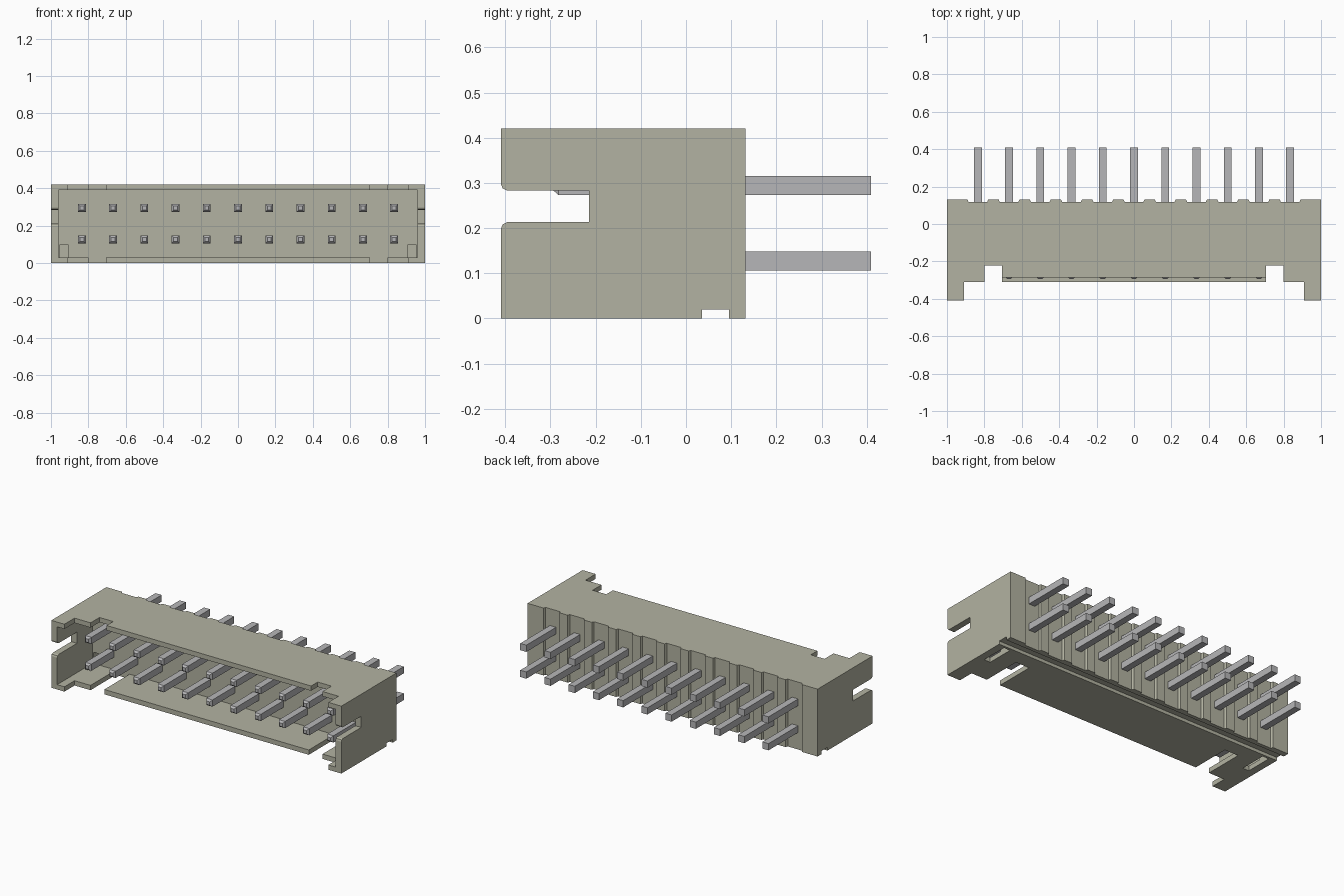
import bpy
import bmesh
from mathutils import Matrix, Vector

if "Cube" in bpy.data.objects:
    bpy.data.objects.remove(bpy.data.objects["Cube"], do_unlink=True)

PITCH = 0.167
COLUMNS = [(i - 5) * PITCH for i in range(11)]
ROWS = (0.127, 0.294)
BACK = 0.132


def material(name, rgb):
    mat = bpy.data.materials.new(name)
    mat.use_nodes = True
    colour = (*rgb, 1.0)
    mat.diffuse_color = colour
    mat.node_tree.nodes["Principled BSDF"].inputs["Base Color"].default_value = colour
    return mat


def make_object(name, bm, mat=None):
    bmesh.ops.recalc_face_normals(bm, faces=bm.faces)
    mesh = bpy.data.meshes.new(name)
    bm.to_mesh(mesh)
    bm.free()
    obj = bpy.data.objects.new(name, mesh)
    bpy.context.collection.objects.link(obj)
    if mat:
        mesh.materials.append(mat)
    return obj


def prism(name, points, axis, low, high, mat=None):
    """Extrude a 2D outline along x (outline in y, z) or z (outline in x, y)."""
    bm = bmesh.new()
    verts = [bm.verts.new((low, a, b) if axis == "x" else (a, b, low)) for a, b in points]
    face = bm.faces.new(verts)
    new = bmesh.ops.extrude_face_region(bm, geom=[face])["geom"]
    shift = Vector((high - low, 0, 0) if axis == "x" else (0, 0, high - low))
    bmesh.ops.translate(bm, vec=shift, verts=[v for v in new if isinstance(v, bmesh.types.BMVert)])
    return make_object(name, bm, mat)


def cut(target, cutter):
    cutter.hide_render = True
    mod = target.modifiers.new("cut", "BOOLEAN")
    mod.operation = "DIFFERENCE"
    mod.solver = "EXACT"
    mod.object = cutter
    bpy.context.view_layer.update()
    evaluated = target.evaluated_get(bpy.context.evaluated_depsgraph_get())
    mesh = bpy.data.meshes.new_from_object(evaluated)
    target.modifiers.clear()
    target.data = mesh
    bpy.data.objects.remove(cutter, do_unlink=True)


def cut_box(target, x, y, z):
    outline = [(x[0], y[0]), (x[1], y[0]), (x[1], y[1]), (x[0], y[1])]
    cut(target, prism("cutter", outline, "z", *z))


beige = material("beige plastic", (0.45, 0.45, 0.36))
grey = material("grey metal", (0.47, 0.47, 0.48))

# Housing outline, with a shallow channel behind every pin column
outline = [(-1, -0.41), (1, -0.41), (1, BACK)]
for x in reversed(COLUMNS):
    outline += [(x + 0.056, BACK), (x + 0.050, 0.118), (x - 0.050, 0.118), (x - 0.056, BACK)]
outline.append((-1, BACK))
housing = prism("housing", outline, "z", 0, 0.42, beige)

# Open cavity, recessed front lip and shorter upper lip
cut_box(housing, (-0.96, 0.96), (-0.6, -0.06), (0.03, 0.39))
cut_box(housing, (-0.91, 0.91), (-0.6, -0.31), (-0.1, 0.6))
cut_box(housing, (-0.705, 0.705), (-0.6, -0.287), (0.3, 0.6))

# Polarising slots through both ends, with rounded mouths
slot = [(-0.6, 0.198), (-0.41, 0.198), (-0.406, 0.208), (-0.396, 0.213), (-0.215, 0.213),
        (-0.215, 0.283), (-0.396, 0.283), (-0.406, 0.288), (-0.41, 0.298), (-0.6, 0.298)]
cut(housing, prism("cutter", slot, "x", -1.2, 1.2))

# Notches in the lips and small openings under the ends
for side in (-1, 1):
    span = sorted((side * 0.705, side * 0.80))
    cut_box(housing, span, (-0.6, -0.222), (0.3, 0.6))
    cut_box(housing, span, (-0.6, -0.06), (-0.1, 0.1))
    cut_box(housing, sorted((side * 0.91, side * 0.953)), (-0.15, 0.02), (-0.1, 0.1))

# Groove along the underside
cut_box(housing, (-1.2, 1.2), (0.035, 0.095), (-0.1, 0.02))

# Square pins with tapered front tips
bm = bmesh.new()
for x in COLUMNS:
    for z in ROWS:
        size = Matrix.Diagonal((0.042, 0.692, 0.042, 1))
        bmesh.ops.create_cube(bm, size=1, matrix=Matrix.Translation((x, 0.064, z)) @ size)
tips = [f for f in bm.faces if f.normal.y < -0.9]
for tip in bmesh.ops.extrude_discrete_faces(bm, faces=tips)["faces"]:
    centre = tip.calc_center_median()
    for v in tip.verts:
        v.co = centre + (v.co - centre) * 0.5 + Vector((0, -0.012, 0))
bm.normal_update()
pins = make_object("contact_pins", bm, grey)
for poly in pins.data.polygons:
    poly.use_smooth = False
